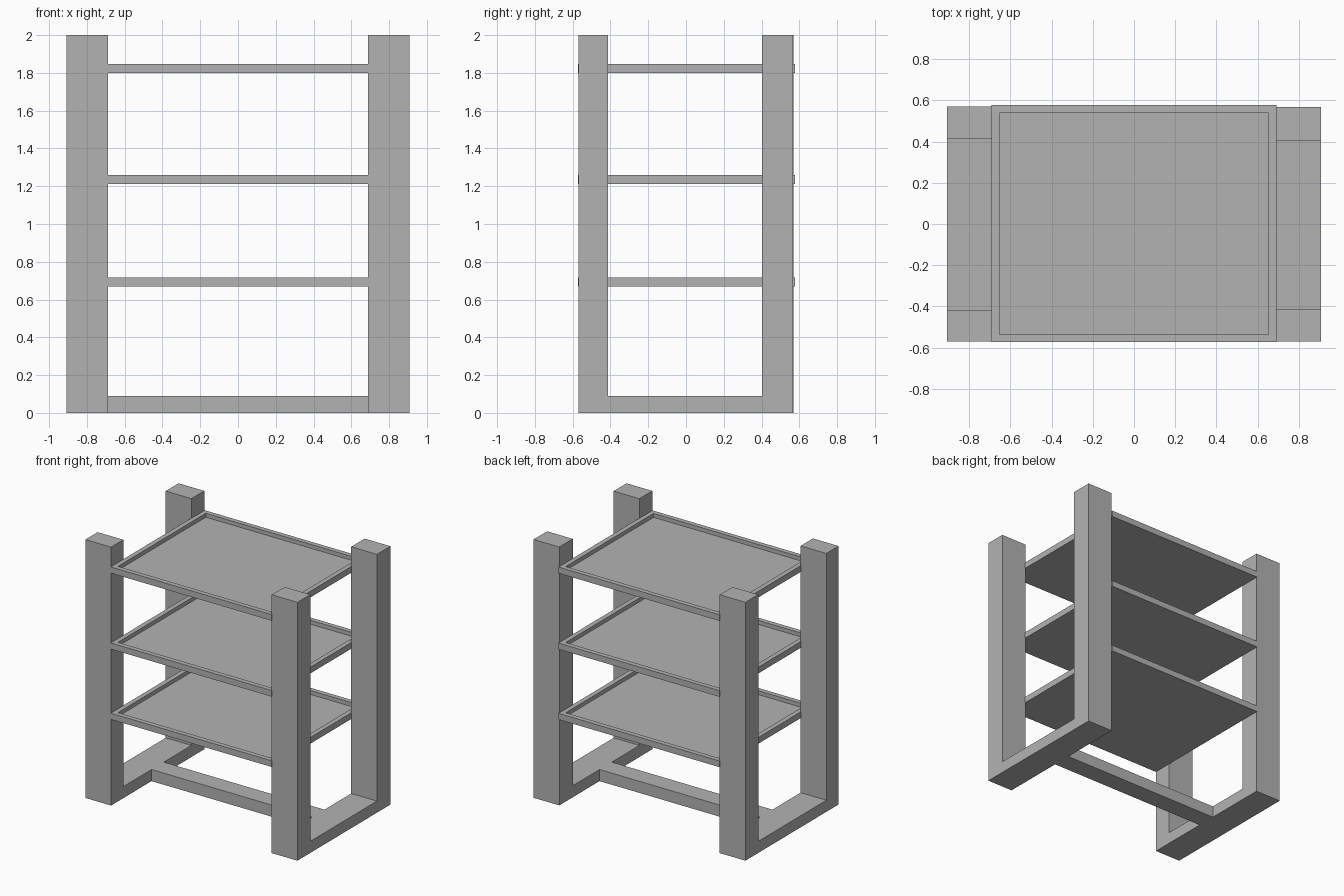
import bpy
import bmesh
from mathutils import Vector

cube = bpy.data.objects.get("Cube")
if cube:
    bpy.data.objects.remove(cube, do_unlink=True)

# Single plain grey finish
grey = bpy.data.materials.new("plain grey")
grey.use_nodes = True
colour = (0.45, 0.45, 0.45, 1)
grey.diffuse_color = colour
grey.node_tree.nodes["Principled BSDF"].inputs["Base Color"].default_value = colour


def add_object(name, bm):
    bmesh.ops.recalc_face_normals(bm, faces=bm.faces)
    mesh = bpy.data.meshes.new(name)
    bm.to_mesh(mesh)
    bm.free()
    mesh.materials.append(grey)
    obj = bpy.data.objects.new(name, mesh)
    bpy.context.collection.objects.link(obj)
    return obj


def box(low, high):
    bm = bmesh.new()
    bmesh.ops.create_cube(bm, size=1)
    low, high = Vector(low), Vector(high)
    for v in bm.verts:
        v.co = (low + high) / 2 + v.co * (high - low)
    return bm


# U-shaped side frames: two posts joined by a floor rail
def side_frame(name, x0, x1, front, front_in, back_in, back):
    rail, top = 0.09, 2.0
    profile = [(front, 0), (back, 0), (back, top), (back_in, top),
               (back_in, rail), (front_in, rail), (front_in, top), (front, top)]
    bm = bmesh.new()
    face = bm.faces.new([bm.verts.new((x0, y, z)) for y, z in profile])
    result = bmesh.ops.extrude_face_region(bm, geom=[face])
    moved = [g for g in result["geom"] if isinstance(g, bmesh.types.BMVert)]
    bmesh.ops.translate(bm, verts=moved, vec=(x1 - x0, 0, 0))
    add_object(name, bm)


side_frame("right_side_frame", -0.908, -0.688, -0.57, -0.42, 0.413, 0.57)
side_frame("left_side_frame", 0.688, 0.908, -0.57, -0.412, 0.402, 0.567)

# Floor crossbar between the frames
add_object("floor_crossbar", box((-0.688, -0.075, 0), (0.688, 0.075, 0.09)))


# Tray shelves with a raised rim
def tray(name, z):
    bm = box((-0.69, -0.573, z), (0.69, 0.576, z + 0.048))
    top = max(bm.faces, key=lambda f: f.calc_center_median().z)
    bmesh.ops.inset_region(bm, faces=[top], thickness=0.053)
    floor = bmesh.ops.extrude_face_region(bm, geom=[top])
    moved = [g for g in floor["geom"] if isinstance(g, bmesh.types.BMVert)]
    bmesh.ops.translate(bm, verts=moved, vec=(0, 0, -0.03))
    if top.is_valid:
        bmesh.ops.delete(bm, geom=[top], context="FACES_ONLY")
    add_object(name, bm)


for name, z in (("lower_tray", 0.668), ("middle_tray", 1.212), ("upper_tray", 1.8)):
    tray(name, z)
